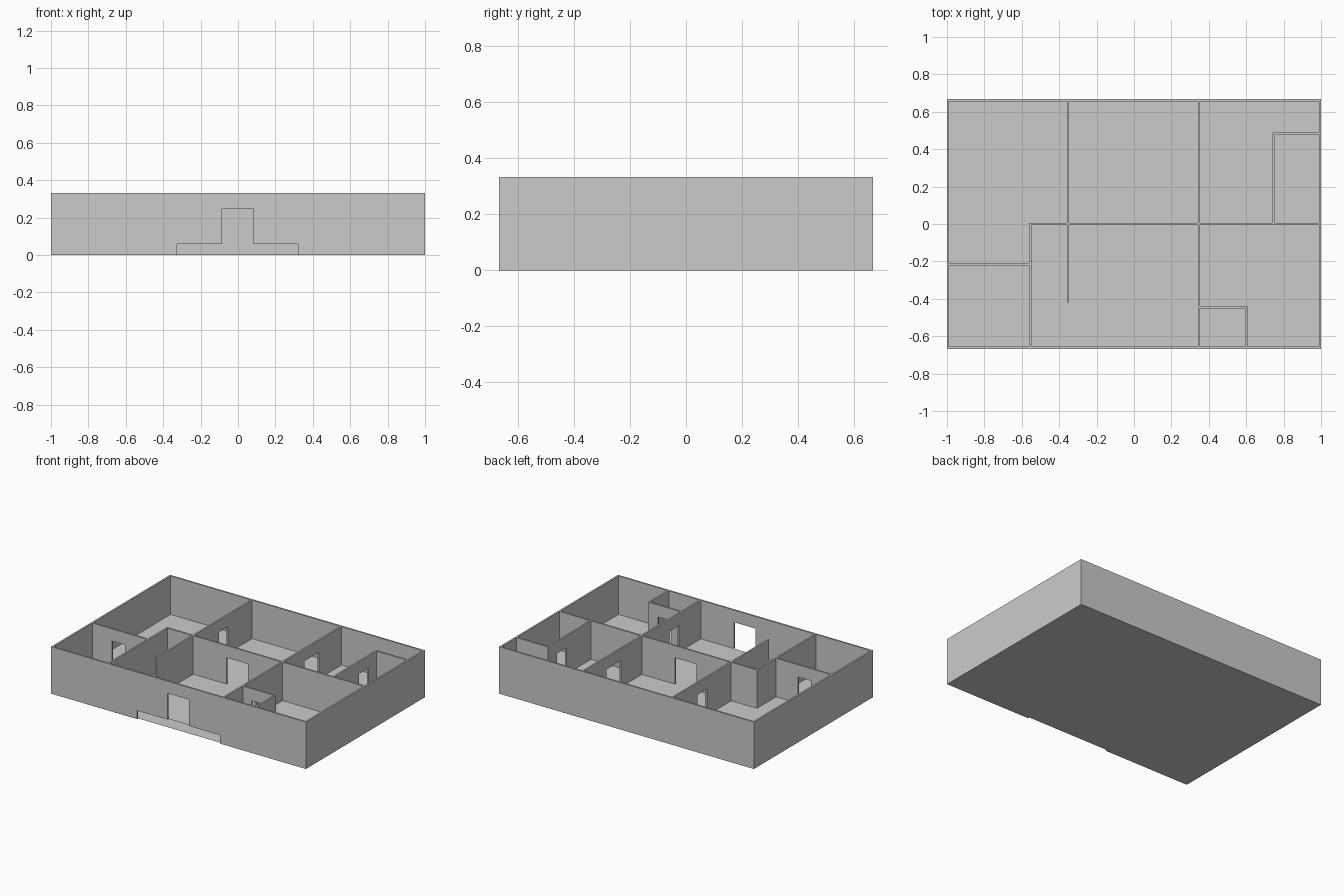
import bpy, bmesh

if "Cube" in bpy.data.objects:
    bpy.data.objects.remove(bpy.data.objects["Cube"])

H = 0.333        # wall top
FLOOR = 0.06     # raised floor level
DOOR = 0.247     # door head height
T = 0.006        # half wall thickness

plaster = bpy.data.materials.new("light_grey")
plaster.diffuse_color = (0.6, 0.6, 0.6, 1)
plaster.use_nodes = True
plaster.node_tree.nodes["Principled BSDF"].inputs["Base Color"].default_value = plaster.diffuse_color


def finish(name, bm):
    bmesh.ops.recalc_face_normals(bm, faces=bm.faces)
    mesh = bpy.data.meshes.new(name)
    bm.to_mesh(mesh)
    bm.free()
    mesh.materials.append(plaster)
    ob = bpy.data.objects.new(name, mesh)
    bpy.context.collection.objects.link(ob)


def wall(name, axis, pos, a, b, doors=(), z0=FLOOR, notch=None):
    """Wall running along an axis from a to b, openings cut up from its foot."""
    outline = [(a, z0)]
    for d0, d1 in doors:
        outline += [(d0, z0), (d0, DOOR), (d1, DOOR), (d1, z0)]
    outline += notch or []
    outline += [(b, z0), (b, H), (a, H)]
    bm = bmesh.new()

    def point(t, z, off):
        return (t, pos + off, z) if axis == 'x' else (pos + off, t, z)

    face = bm.faces.new([bm.verts.new(point(t, z, -T)) for t, z in outline])
    ext = bmesh.ops.extrude_face_region(bm, geom=[face])
    moved = [g for g in ext['geom'] if isinstance(g, bmesh.types.BMVert)]
    bmesh.ops.translate(bm, verts=moved,
                        vec=(0, 2 * T, 0) if axis == 'x' else (2 * T, 0, 0))
    finish(name, bm)


def sheet(name, x, y, z, up):
    bm = bmesh.new()
    corners = [(-x, -y, z), (x, -y, z), (x, y, z), (-x, y, z)]
    bm.faces.new([bm.verts.new(c) for c in corners])
    mesh = bpy.data.meshes.new(name)
    if not up:
        bmesh.ops.reverse_faces(bm, faces=bm.faces)
    bm.to_mesh(mesh)
    bm.free()
    mesh.materials.append(plaster)
    bpy.context.collection.objects.link(bpy.data.objects.new(name, mesh))


# Raised floor and ground sheet below it
sheet("floor", 0.988, 0.655, FLOOR, True)
sheet("base", 0.988, 0.655, 0.0, False)

# Outer walls; the front has an entrance above a wide low step recess
entrance = [(-0.326, 0), (-0.326, FLOOR), (-0.085, FLOOR), (-0.085, DOOR),
            (0.082, DOOR), (0.082, FLOOR), (0.324, FLOOR), (0.324, 0)]
wall("front_wall", 'x', -0.661, -1, 1, z0=0, notch=entrance)
wall("back_wall", 'x', 0.661, -1, 1, z0=0)
for side, x in (("left", -0.994), ("right", 0.994)):
    wall(side + "_wall", 'y', x, -0.655, 0.655, z0=0)

# Long dividing walls running front to back
wall("right_divider", 'y', 0.348, -0.655, 0.655, [(-0.41, -0.305), (0.24, 0.405)])
wall("left_back_divider", 'y', -0.353, -0.006, 0.655, [(0.28, 0.385)])
wall("hall_partition", 'y', -0.353, -0.42, -0.006)

# Middle walls running left to right
wall("middle_wall_left", 'x', 0.0, -0.561, -0.359)
wall("middle_wall_centre", 'x', 0.0, -0.347, 0.342, [(-0.085, 0.082)])
wall("middle_wall_right", 'x', 0.0, 0.354, 0.988)

# Front left room
wall("left_room_side", 'y', -0.555, -0.655, -0.006)
wall("left_room_back", 'x', -0.215, -0.988, -0.561, [(-0.835, -0.732)])

# Back right small room
wall("small_room_side", 'y', 0.747, 0.006, 0.490, [(0.28, 0.385)])
wall("small_room_back", 'x', 0.484, 0.753, 0.988)

# Front closet
wall("closet_side", 'y', 0.600, -0.655, -0.439)
wall("closet_back", 'x', -0.445, 0.354, 0.594, [(0.422, 0.527)])
